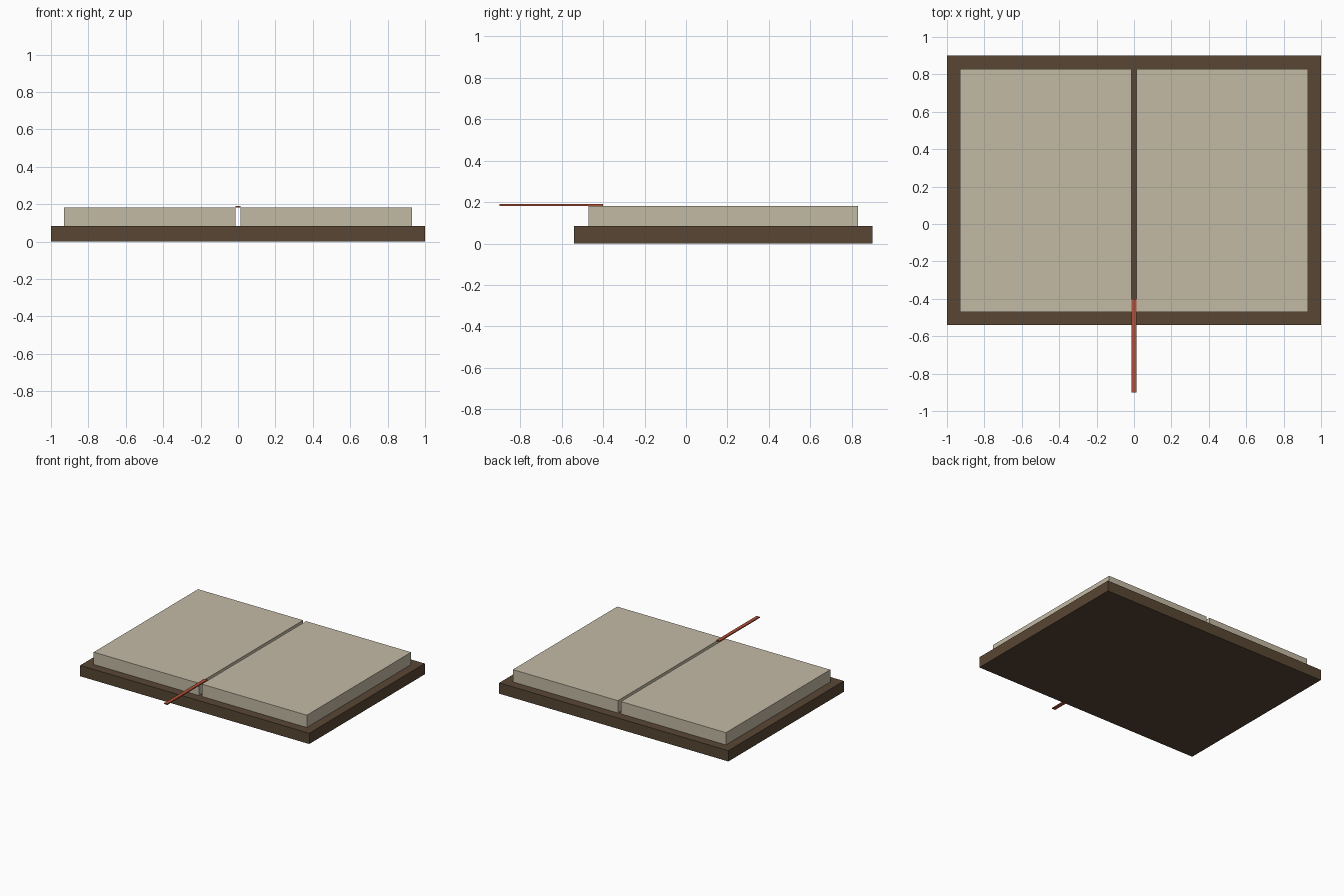
import bpy

if "Cube" in bpy.data.objects:
    bpy.data.objects.remove(bpy.data.objects["Cube"])


def material(name, rgb):
    # sRGB 0-255 to linear
    lin = [((c / 255 + 0.055) / 1.055) ** 2.4 for c in rgb]
    m = bpy.data.materials.new(name)
    m.diffuse_color = (*lin, 1)
    m.use_nodes = True
    m.node_tree.nodes["Principled BSDF"].inputs["Base Color"].default_value = m.diffuse_color
    return m


def box(name, x, y, z, mat):
    bpy.ops.mesh.primitive_cube_add(
        size=1, location=[sum(r) / 2 for r in (x, y, z)])
    ob = bpy.context.object
    ob.name = name
    ob.scale = [r[1] - r[0] for r in (x, y, z)]
    bpy.ops.object.transform_apply(location=False, rotation=False, scale=True)
    ob.data.materials.append(mat)
    return ob


leather = material("dark brown leather", (88, 70, 52))
paper = material("aged paper", (196, 186, 165))
red = material("ribbon red", (176, 80, 56))

# Open cover lying flat
box("cover", (-1, 1), (-0.54, 0.9), (0, 0.085), leather)

# Two page blocks with a narrow gutter between them
for side, x in (("left", (-0.93, -0.013)), ("right", (0.013, 0.93))):
    box(side + "_pages", x, (-0.47, 0.83), (0.085, 0.182), paper)

# Ribbon bookmark resting over the gutter and hanging past the front edge
box("ribbon_bookmark", (-0.014, 0.014), (-0.9, -0.4), (0.182, 0.19), red)
